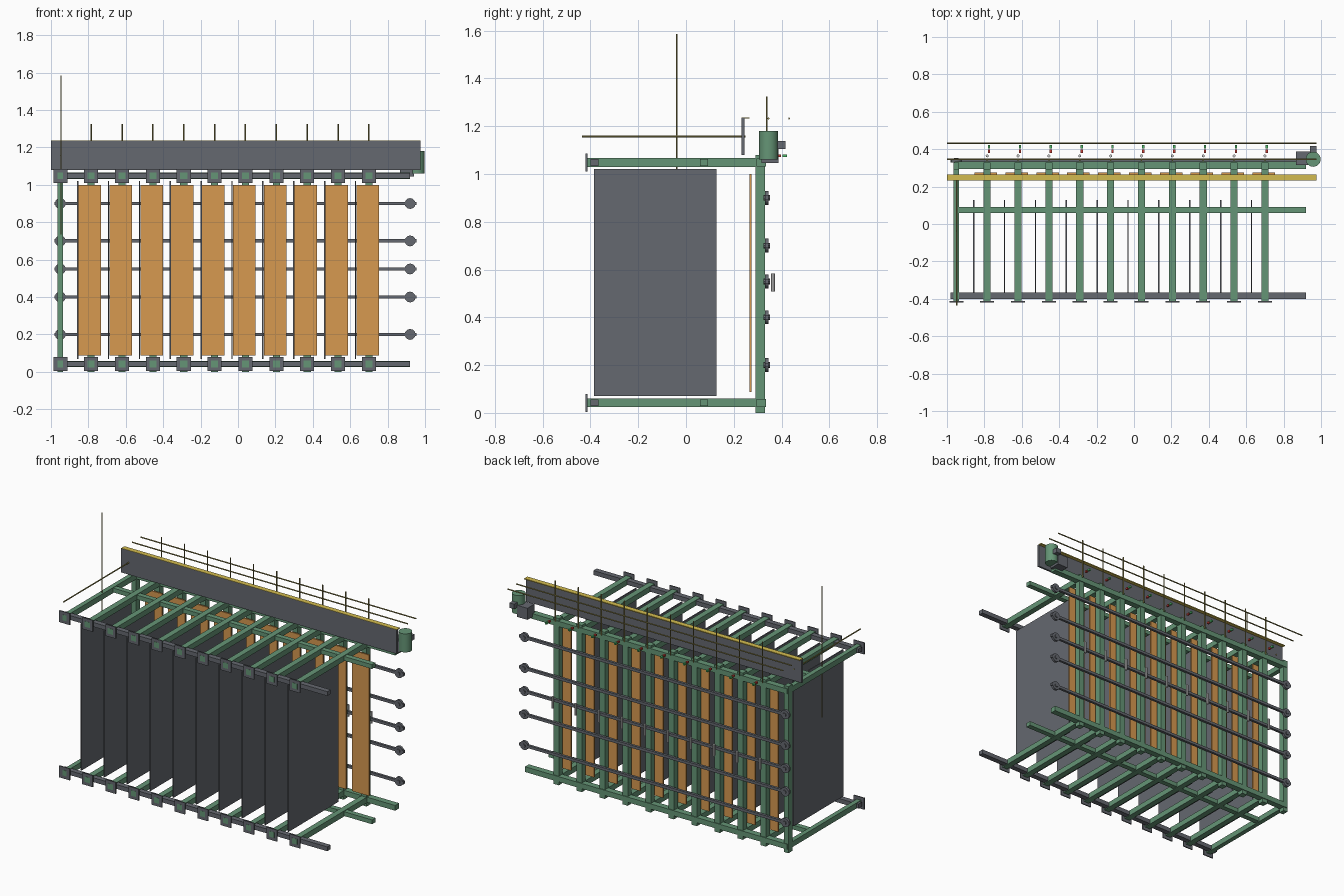
import bpy, math
from mathutils import Vector

if "Cube" in bpy.data.objects:
    bpy.data.objects.remove(bpy.data.objects["Cube"])


def mat(name, rgb):
    m = bpy.data.materials.new(name)
    m.diffuse_color = (*rgb, 1)
    m.use_nodes = True
    m.node_tree.nodes["Principled BSDF"].inputs["Base Color"].default_value = m.diffuse_color
    return m


GREEN = mat("green_paint", (0.13, 0.30, 0.18))
GREY = mat("dark_steel", (0.13, 0.14, 0.16))
ORANGE = mat("orange_board", (0.68, 0.32, 0.08))
YELLOW = mat("yellow_edge", (0.65, 0.50, 0.08))
BRASS = mat("brass_rod", (0.30, 0.26, 0.08))
WHITE = mat("pale_plastic", (0.75, 0.75, 0.75))
RED = mat("red_lamp", (0.6, 0.05, 0.04))
LAMP = mat("green_lamp", (0.08, 0.5, 0.15))


def box(name, x, y, z, m):
    """Box from (min, max) ranges on each axis."""
    v = [(a, b, c) for a in x for b in y for c in z]
    f = [(0, 1, 3, 2), (4, 6, 7, 5), (0, 4, 5, 1), (2, 3, 7, 6), (0, 2, 6, 4), (1, 5, 7, 3)]
    me = bpy.data.meshes.new(name)
    me.from_pydata(v, [], f)
    me.materials.append(m)
    o = bpy.data.objects.new(name, me)
    bpy.context.collection.objects.link(o)
    return o


def mid(c, w):
    return (c - w / 2, c + w / 2)


def rod(name, p, q, r, m, sides=8):
    """Cylinder between two points."""
    p, q = Vector(p), Vector(q)
    bpy.ops.mesh.primitive_cylinder_add(vertices=sides, radius=r, depth=(q - p).length,
                                        location=(p + q) / 2,
                                        rotation=(q - p).to_track_quat('Z', 'Y').to_euler())
    o = bpy.context.object
    o.name = name
    o.data.materials.append(m)
    bpy.ops.object.shade_smooth_by_angle(angle=math.radians(40))
    return o


posts = [-0.95 + 0.165 * i for i in range(11)]

# Upright posts with top and bottom arms and end plates
for i, x in enumerate(posts):
    w = 0.03 if i == 0 else 0.038
    box("post", mid(x, w), (0.29, 0.33), (0, 1.08), GREEN)
    for level, z in (("bottom", 0.042), ("top", 1.048)):
        box(level + "_arm", mid(x, w), (-0.421, 0.33), mid(z, 0.036), GREEN)
        box(level + "_end_plate", mid(x, 0.075), (-0.42, -0.413), mid(z, 0.075), GREY)

# Long rails
for z in (0.042, 1.048):
    box("front_rail", (-0.98, 0.92), mid(-0.383, 0.034), mid(z, 0.028), GREY)
    box("middle_rail", (-0.95, 0.92), mid(0.075, 0.034), mid(z, 0.028), GREEN)
    box("back_rail", (-0.96, 0.92), (0.295, 0.335), mid(z, 0.034), GREEN)

# Hanging panels and boards in each bay
for x in posts[1:]:
    box("divider_panel", mid(x - 0.072, 0.007), (-0.385, 0.127), (0.07, 1.02), GREY)
    box("orange_board", (x - 0.067, x + 0.053), (0.265, 0.275), (0.087, 1.0), ORANGE)
    rod("gauge_tube", (x, 0.364, 0.508), (x, 0.364, 0.583), 0.008, WHITE)
    box("red_lamp", mid(x + 0.01, 0.012), mid(0.388, 0.018), mid(1.076, 0.012), RED)
    box("green_lamp", mid(x + 0.01, 0.012), mid(0.413, 0.018), mid(1.076, 0.012), LAMP)
    rod("upright_rod", (x, 0.338, 1.06), (x, 0.338, 1.325), 0.004, BRASS)

# Horizontal belts with pulleys at both ends
for z in (0.2, 0.4, 0.55, 0.7, 0.9):
    box("belt", (-0.98, 0.955), mid(0.338, 0.016), mid(z, 0.018), GREY)
    for x in (-0.95, 0.92):
        rod("pulley", (x, 0.330, z), (x, 0.346, z), 0.029, GREY, 12)
        rod("pulley_hub", (x, 0.324, z), (x, 0.352, z), 0.012, GREY)

# Header board with yellow lip
box("header_board", (-1.0, 0.975), (0.232, 0.244), (1.08, 1.235), GREY)
box("header_lip", (-1.0, 0.975), (0.232, 0.265), (1.231, 1.237), YELLOW)

# Thin wires along the top and the left-end feelers
for y in (0.345, 0.432):
    rod("top_wire", (-1.0, y, 1.232), (0.975, y, 1.232), 0.004, BRASS)
rod("tall_feeler", (-0.947, -0.038, 0.735), (-0.947, -0.038, 1.585), 0.003, BRASS)
rod("cross_feeler", (-0.947, -0.435, 1.157), (-0.947, 0.25, 1.157), 0.004, BRASS)

# Drive motor
rod("motor", (0.958, 0.346, 1.06), (0.958, 0.346, 1.18), 0.04, GREEN, 24)
box("gearbox", (0.865, 0.94), (0.315, 0.388), (1.045, 1.12), GREY)
box("terminal_box", (0.94, 0.975), (0.38, 0.416), (1.105, 1.137), GREY)
